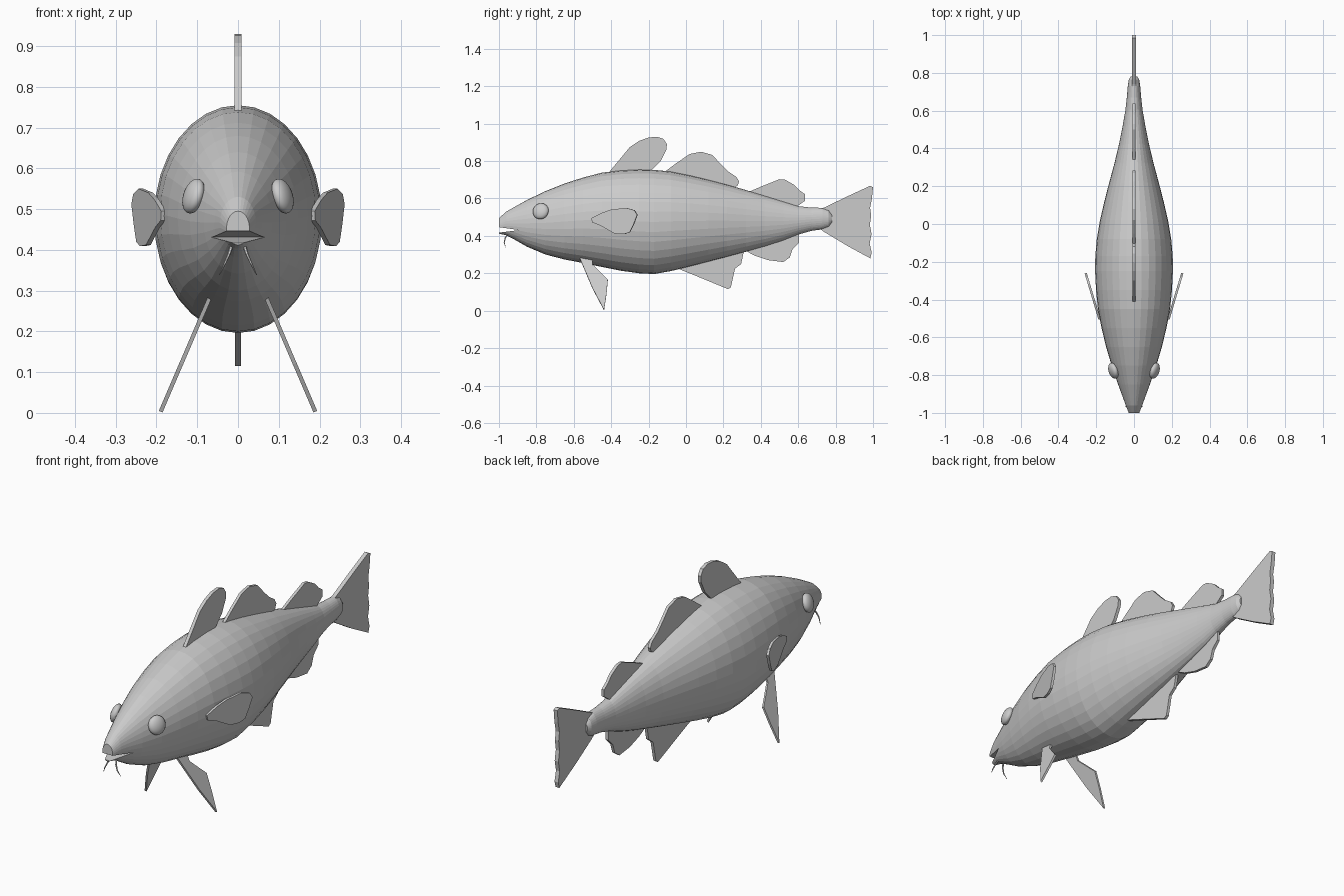
import bpy, bmesh
from math import sin, cos, pi
from mathutils import Matrix, Euler, Vector


def finish(name, bm, mirror=False):
    bmesh.ops.recalc_face_normals(bm, faces=bm.faces)
    mesh = bpy.data.meshes.new(name)
    bm.to_mesh(mesh)
    bm.free()
    ob = bpy.data.objects.new(name, mesh)
    bpy.context.collection.objects.link(ob)
    if mirror:
        ob.modifiers.new("Mirror", 'MIRROR')
    return ob


def loft(bm, rings):
    """Skin closed rings of points and cap both ends."""
    vs = [[bm.verts.new(p) for p in r] for r in rings]
    n = len(vs[0])
    for a, b in zip(vs, vs[1:]):
        for i in range(n):
            j = (i + 1) % n
            bm.faces.new((a[i], a[j], b[j], b[i]))
    bm.faces.new(vs[0])
    bm.faces.new(vs[-1])


def plate(name, outline, thick, base=(0, 0, 0), lean=(0, 0), mirror=False):
    """Flat fin from a (y, z) outline; lean is the x slope along y and z."""
    x0, y0, z0 = base
    normal = Vector((1, -lean[0], -lean[1])).normalized() * thick / 2
    pts = [Vector((x0 + lean[0] * (y - y0) + lean[1] * (z - z0), y, z)) for y, z in outline]
    bm = bmesh.new()
    loft(bm, [[p - normal for p in pts], [p + normal for p in pts]])
    return finish(name, bm, mirror)


# Body: y, top z, bottom z, half width
stations = [
    (-1.0, .495, .412, .028), (-.96, .53, .403, .044), (-.92, .553, .382, .058),
    (-.85, .592, .342, .084), (-.75, .64, .30, .118), (-.65, .68, .274, .148),
    (-.55, .712, .255, .172), (-.45, .738, .234, .191), (-.35, .75, .214, .201),
    (-.25, .755, .2, .206), (-.17, .753, .196, .205), (-.08, .744, .212, .197),
    (.02, .724, .236, .18), (.12, .7, .262, .157), (.22, .674, .288, .131),
    (.32, .645, .315, .104), (.42, .615, .343, .08), (.52, .584, .375, .06),
    (.6, .559, .407, .046), (.67, .551, .427, .038), (.73, .55, .435, .033),
    (.763, .538, .447, .028), (.78, .515, .468, .018)]
SIDES = 32
bm = bmesh.new()
loft(bm, [[(w * cos(2 * pi * i / SIDES), y,
            (t + b) / 2 + (t - b) / 2 * sin(2 * pi * i / SIDES)) for i in range(SIDES)]
          for y, t, b, w in stations])
body = finish("body", bm)

# Mouth slit
cutter = plate("mouth_cutter", [(-1.06, .455), (-1.06, .41), (-.89, .431)], .4)
cutter.hide_render = True
cutter.hide_viewport = True
cutter.display_type = 'WIRE'
cut = body.modifiers.new("Mouth", 'BOOLEAN')
cut.operation = 'DIFFERENCE'
cut.object = cutter
cut.solver = 'EXACT'

# Eyes
bm = bmesh.new()
bmesh.ops.create_uvsphere(
    bm, u_segments=20, v_segments=12, radius=1,
    matrix=Matrix.LocRotScale(Vector((.109, -.777, .532)), Euler((0, -.3, -.32)),
                              Vector((.023, .044, .044))))
eyes = finish("eyes", bm, True)
for p in eyes.data.polygons:
    p.use_smooth = True

# Fins on the centre line
plate("front_dorsal_fin", [(-.42, .73), (-.30, .875), (-.25, .908), (-.2, .926), (-.155, .93),
                           (-.12, .918), (-.102, .89), (-.105, .86), (-.135, .80), (-.2, .735)], .016)
plate("middle_dorsal_fin", [(-.13, .73), (-.05, .79), (.02, .838), (.08, .85), (.14, .833),
                            (.185, .785), (.225, .745), (.27, .715), (.284, .69), (.275, .667),
                            (.245, .655), (.22, .6), (-.08, .68)], .014)
plate("rear_dorsal_fin", [(.3, .62), (.4, .663), (.5, .703), (.53, .70), (.58, .672), (.605, .645),
                          (.637, .622), (.637, .588), (.59, .555), (.58, .52)], .014)
plate("front_anal_fin", [(-.08, .24), (.08, .175), (.225, .115), (.24, .125), (.25, .17),
                         (.262, .225), (.295, .25), (.312, .33), (.2, .36)], .014)
plate("rear_anal_fin", [(.3, .33), (.37, .293), (.44, .27), (.52, .26), (.555, .285), (.57, .33),
                        (.605, .365), (.605, .42), (.5, .42)], .014)
plate("tail_fin", [(.70, .54), (.74, .552), (.86, .61), (.985, .668), (1, .66), (.994, .6),
                   (.984, .55), (.99, .51), (.983, .46), (.992, .41), (.982, .36), (.993, .31),
                   (.985, .28), (.86, .348), (.74, .42), (.70, .45)], .02)

# Paired fins
plate("pectoral_fins", [(-.505, .495), (-.45, .523), (-.4, .54), (-.32, .55), (-.275, .537),
                        (-.26, .512), (-.28, .46), (-.30, .42), (-.33, .409), (-.38, .412),
                        (-.455, .455), (-.5, .472)],
      .012, base=(.184, -.5, .48), lean=(.3, 0), mirror=True)
plate("pelvic_fins", [(-.57, .285), (-.5, .285), (-.5, .245), (-.418, .165), (-.425, .09),
                      (-.438, .003), (-.5, .12)],
      .01, base=(.075, 0, .27), lean=(0, -.43), mirror=True)

# Chin barbels
bm = bmesh.new()
path = [(.014, -.95, .415, .005), (.022, -.966, .39, .004),
        (.033, -.972, .365, .003), (.046, -.964, .338, .001)]
loft(bm, [[(x + r * cos(i * pi / 3), y + r * sin(i * pi / 3), z) for i in range(6)]
          for x, y, z, r in path])
finish("barbels", bm, True)
